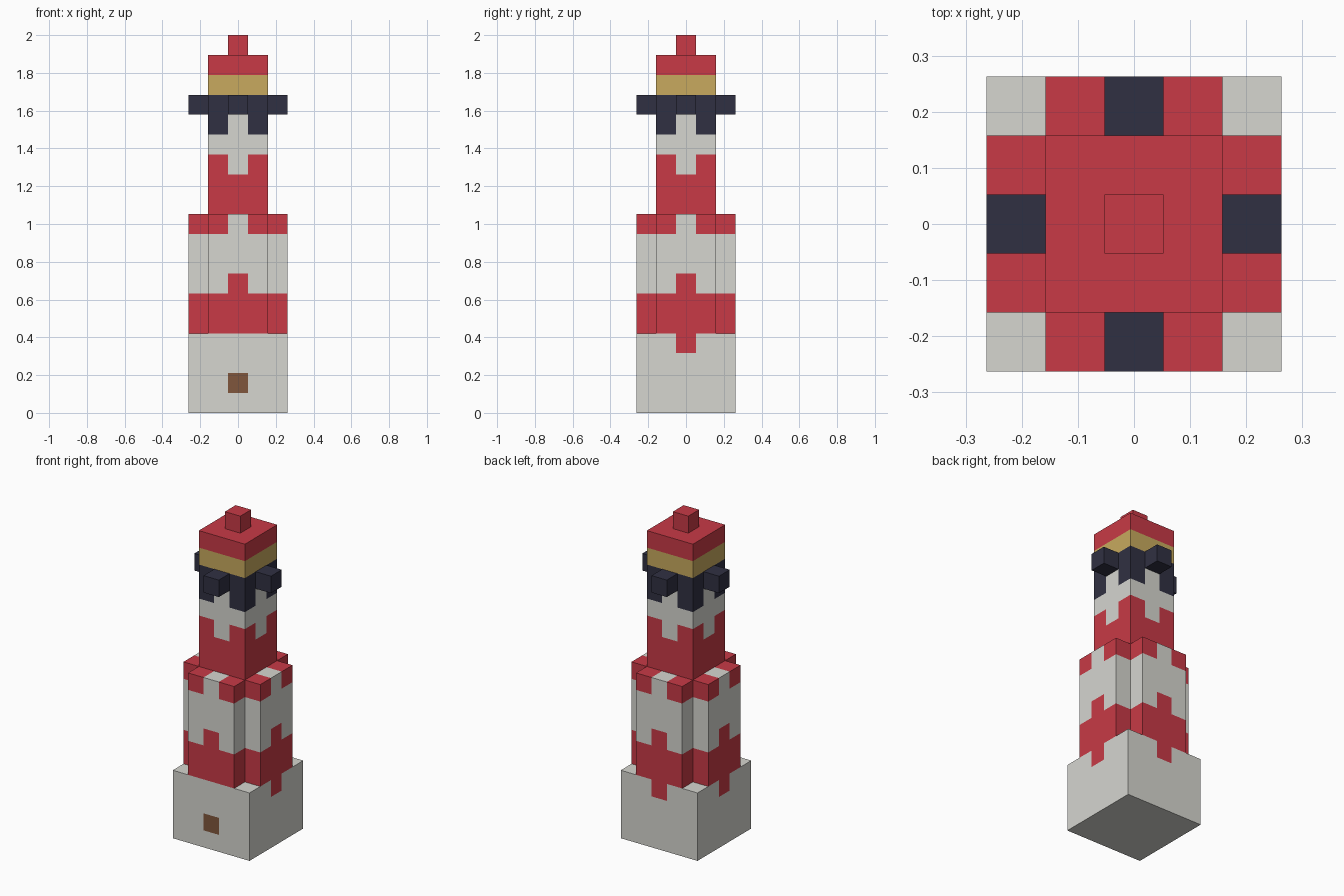
import bpy, bmesh
from mathutils import Vector

if "Cube" in bpy.data.objects:
    bpy.data.objects.remove(bpy.data.objects["Cube"])

U = 2 / 19  # edge length of one cube; the model is 19 cubes tall


def material(name, hex_code):
    srgb = [int(hex_code[i:i + 2], 16) / 255 for i in (0, 2, 4)]
    m = bpy.data.materials.new(name)
    m.diffuse_color = [((c + 0.055) / 1.055) ** 2.4 for c in srgb] + [1]
    m.use_nodes = True
    m.node_tree.nodes["Principled BSDF"].inputs["Base Color"].default_value = m.diffuse_color
    return m


MATS = {n: material(n, h) for n, h in dict(
    white="D6D6D0", red="C83A46", dark="303042", gold="C8AA5E", brown="80563C").items()}

cells = {}  # (x, y, layer) -> (part, colour)


def ring(r):
    return [(r, 0), (-r, 0), (0, r), (0, -r)]


def square(r, corners=True):
    span = range(-r, r + 1)
    return [(x, y) for x in span for y in span
            if corners or not abs(x) == abs(y) == r]


def fill(part, colour, plan, layers):
    for z in layers:
        for x, y in plan:
            cells[x, y, z] = (part, colour)


def build(part):
    """Mesh of one part, keeping only the cube faces open to the air."""
    bm = bmesh.new()
    me = bpy.data.meshes.new(part)
    slots = list(dict.fromkeys(c for p, c in cells.values() if p == part))
    for c in slots:
        me.materials.append(MATS[c])
    for cell, (p, colour) in cells.items():
        if p != part:
            continue
        centre = Vector(cell) + Vector((0, 0, 0.5))
        for axis in range(3):
            for sign in (-1, 1):
                n = Vector((0, 0, 0))
                n[axis] = sign
                if tuple(int(a + b) for a, b in zip(cell, n)) in cells:
                    continue
                a = Vector((0, 0, 0))
                a[(axis + 1) % 3] = 0.5
                b = n.cross(a)
                mid = centre + n / 2
                f = bm.faces.new([bm.verts.new((mid + s * a + t * b) * U)
                                  for s, t in ((-1, -1), (1, -1), (1, 1), (-1, 1))])
                f.material_index = slots.index(colour)
    bmesh.ops.remove_doubles(bm, verts=bm.verts, dist=1e-4)
    bm.to_mesh(me)
    bm.free()
    bpy.context.collection.objects.link(bpy.data.objects.new(part, me))


# Square base with a door; red notches on every side but the front
fill("base", "white", square(2), range(0, 4))
fill("base", "red", ring(2)[:3], [3])
fill("door", "brown", [(0, -2)], [1])

# Lower tower: square with the corners cut away
fill("lower_tower", "red", square(2, False), [4, 5, 9])
fill("lower_tower", "white", square(2, False), [6, 7, 8])
fill("lower_tower", "red", ring(2), [6])
fill("lower_tower", "white", ring(2), [9])

# Upper tower: narrower, with dark brackets at its top corners
fill("upper_tower", "red", square(1), [10, 11, 12])
fill("upper_tower", "white", square(1), [13])
fill("upper_tower", "dark", square(1), [14])
fill("upper_tower", "white", ring(1), [12, 14])

# Gallery, lantern, roof and finial
fill("gallery", "dark", square(1) + ring(2), [15])
fill("lantern", "gold", square(1), [16])
fill("roof", "red", square(1), [17])
fill("finial", "red", [(0, 0)], [18])

for part in dict.fromkeys(p for p, _ in cells.values()):
    build(part)
